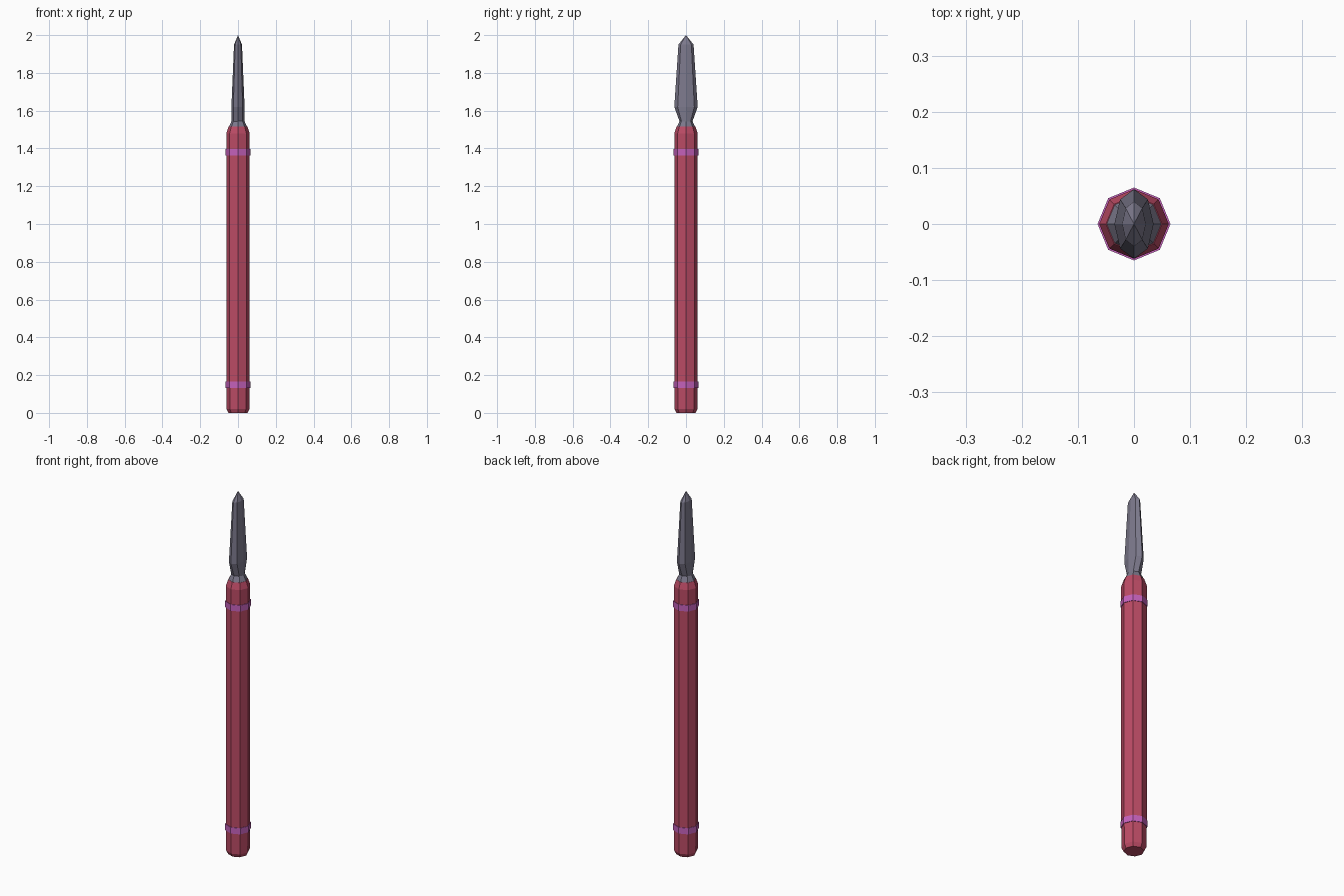
import bpy
import bmesh
import math

cube = bpy.data.objects.get("Cube")
if cube:
    bpy.data.objects.remove(cube, do_unlink=True)


def material(name, rgb):
    mat = bpy.data.materials.new(name)
    mat.use_nodes = True
    color = (*rgb, 1.0)
    mat.diffuse_color = color
    mat.node_tree.nodes["Principled BSDF"].inputs["Base Color"].default_value = color
    return mat


def loft(name, rings, mat, sides=8):
    """Stack flat-shaded elliptical rings given as (z, x radius, y radius)."""
    bm = bmesh.new()
    loops = []
    for z, rx, ry in rings:
        loop = []
        for i in range(sides):
            a = math.tau * i / sides
            loop.append(bm.verts.new((rx * math.cos(a), ry * math.sin(a), z)))
        loops.append(loop)
    for low, high in zip(loops, loops[1:]):
        for i in range(sides):
            j = (i + 1) % sides
            bm.faces.new((low[i], low[j], high[j], high[i]))
    bm.faces.new(loops[0][::-1])
    bm.faces.new(loops[-1])
    # A zero-radius ring collapses to a point
    bmesh.ops.remove_doubles(bm, verts=bm.verts, dist=0.0001)
    bmesh.ops.recalc_face_normals(bm, faces=bm.faces)
    mesh = bpy.data.meshes.new(name)
    bm.to_mesh(mesh)
    bm.free()
    mesh.materials.append(mat)
    obj = bpy.data.objects.new(name, mesh)
    bpy.context.collection.objects.link(obj)
    return obj


def turned(profile):
    return [(z, r, r) for z, r in profile]


red = material("handle red", (0.50, 0.07, 0.13))
pink = material("band pink", (0.56, 0.12, 0.50))
steel = material("blade steel", (0.20, 0.19, 0.26))

# Octagonal handle with chamfered ends
loft("handle", turned([(0, 0.05), (0.02, 0.06), (0.15, 0.062),
                       (1.48, 0.062), (1.515, 0.05)]), red)

# Decorative bands
for label, z in (("lower", 0.15), ("upper", 1.38)):
    loft(label + "_band", turned([(z - 0.017, 0.065), (z + 0.017, 0.065)]), pink)

# Collar between handle and blade
loft("collar", turned([(1.51, 0.051), (1.545, 0.034)]), steel)

# Faceted blade, broad along y
loft("blade", [(1.54, 0.035, 0.033), (1.62, 0.035, 0.062),
               (1.95, 0.021, 0.04), (2.0, 0, 0)], steel)
